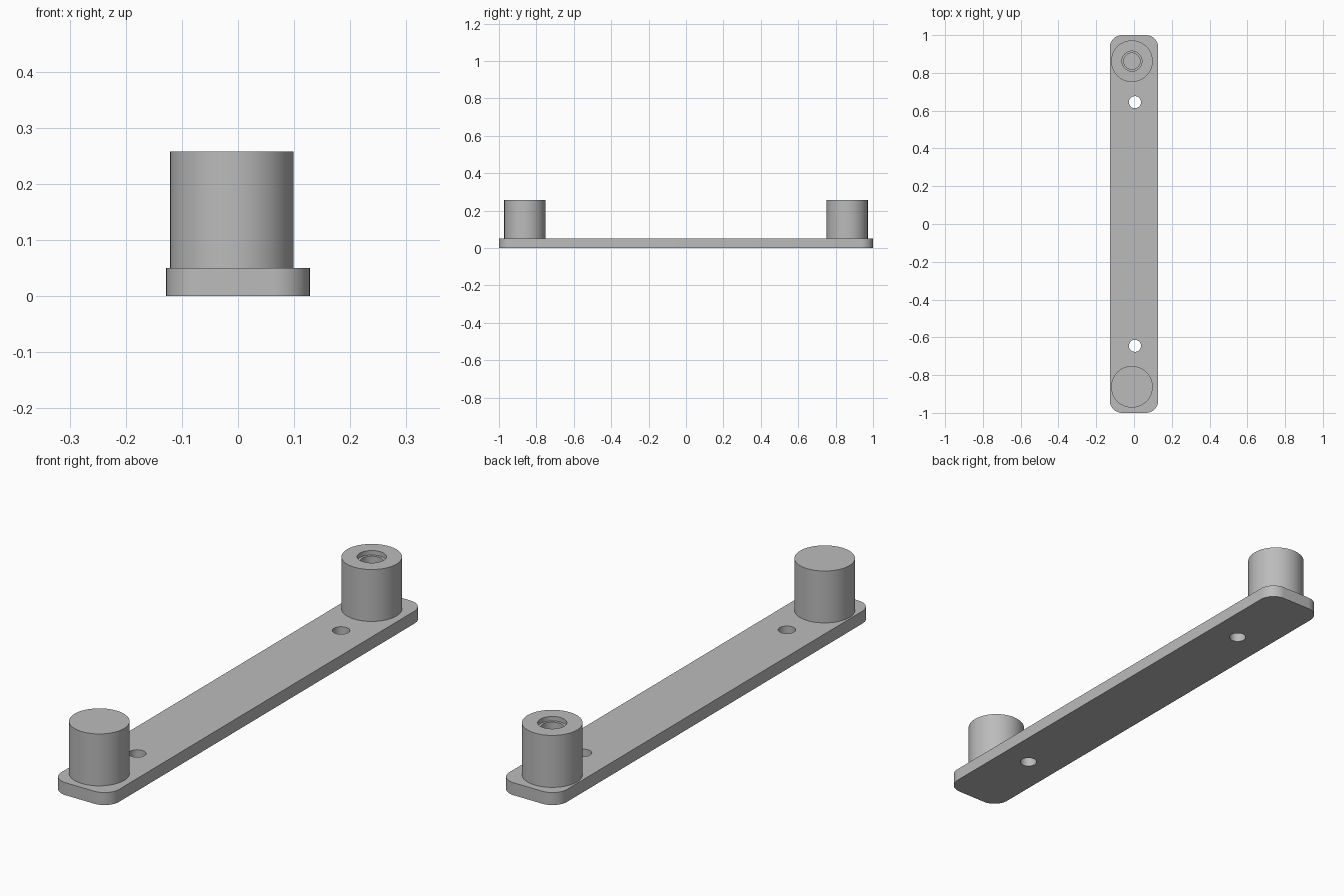
import bpy
import bmesh
from math import cos, sin, pi, radians

default = bpy.data.objects.get("Cube")
if default:
    bpy.data.objects.remove(default, do_unlink=True)

HALF_W, HALF_L, THICK, CORNER = 0.128, 1.0, 0.05, 0.065
POST_X, POST_Y, POST_R, POST_TOP = -0.011, 0.862, 0.11, 0.258
HOLE_X, HOLE_Y, HOLE_R = 0.005, 0.645, 0.032

grey = bpy.data.materials.new("plain grey")
grey.use_nodes = True
grey.diffuse_color = (0.5, 0.5, 0.5, 1)
grey.node_tree.nodes["Principled BSDF"].inputs["Base Color"].default_value = (0.5, 0.5, 0.5, 1)


def make_object(name, bm):
    bmesh.ops.recalc_face_normals(bm, faces=bm.faces)
    mesh = bpy.data.meshes.new(name)
    bm.to_mesh(mesh)
    bm.free()
    mesh.materials.append(grey)
    obj = bpy.data.objects.new(name, mesh)
    bpy.context.collection.objects.link(obj)
    return obj


def smooth(obj):
    bpy.ops.object.select_all(action="DESELECT")
    obj.select_set(True)
    bpy.context.view_layer.objects.active = obj
    bpy.ops.object.shade_smooth_by_angle(angle=radians(30))


def prism(name, outline, z0, z1):
    """Extrude a flat outline from z0 up to z1."""
    bm = bmesh.new()
    face = bm.faces.new([bm.verts.new((x, y, z0)) for x, y in outline])
    new = bmesh.ops.extrude_face_region(bm, geom=[face], use_keep_orig=True)["geom"]
    verts = [v for v in new if isinstance(v, bmesh.types.BMVert)]
    bmesh.ops.translate(bm, verts=verts, vec=(0, 0, z1 - z0))
    return make_object(name, bm)


def arc(cx, cy, r, start, sweep, steps):
    angles = [start + sweep * i / steps for i in range(steps + 1)]
    return [(cx + r * cos(a), cy + r * sin(a)) for a in angles]


def lathe(name, profile, location, steps=64):
    """Revolve (radius, height) points around the vertical axis."""
    bm = bmesh.new()
    verts = [bm.verts.new((r, 0, z)) for r, z in profile]
    edges = [bm.edges.new(pair) for pair in zip(verts, verts[1:])]
    bmesh.ops.spin(bm, geom=verts + edges, cent=(0, 0, 0), axis=(0, 0, 1),
                   angle=2 * pi, steps=steps)
    bmesh.ops.remove_doubles(bm, verts=bm.verts, dist=1e-5)
    obj = make_object(name, bm)
    obj.location = location
    smooth(obj)
    return obj


# Rounded base plate
outline = []
for i, (sx, sy) in enumerate([(1, 1), (-1, 1), (-1, -1), (1, -1)]):
    outline += arc(sx * (HALF_W - CORNER), sy * (HALF_L - CORNER), CORNER, i * pi / 2, pi / 2, 12)
plate = prism("base_plate", outline, 0, THICK)

# Two screw holes through the plate
for side in (-1, 1):
    circle = arc(HOLE_X, side * HOLE_Y, HOLE_R, 0, 2 * pi, 40)[:-1]
    cutter = prism("hole_cutter", circle, -THICK, 2 * THICK)
    cutter.hide_render = True
    mod = plate.modifiers.new("screw_hole", "BOOLEAN")
    mod.operation, mod.solver, mod.object = "DIFFERENCE", "EXACT", cutter
    bpy.context.view_layer.objects.active = plate
    bpy.ops.object.modifier_apply(modifier=mod.name)
    bpy.data.objects.remove(cutter, do_unlink=True)
smooth(plate)

# Solid front post
side_wall = [(0, THICK), (POST_R, THICK), (POST_R, POST_TOP)]
lathe("front_post", side_wall + [(0, POST_TOP)], (POST_X, -POST_Y, 0))

# Back post with a stepped blind bore
bore = [(0.053, POST_TOP), (0.053, POST_TOP - 0.018), (0.043, POST_TOP - 0.018),
        (0.043, 0.1), (0, 0.1)]
lathe("back_post", side_wall + bore, (POST_X, POST_Y, 0))
